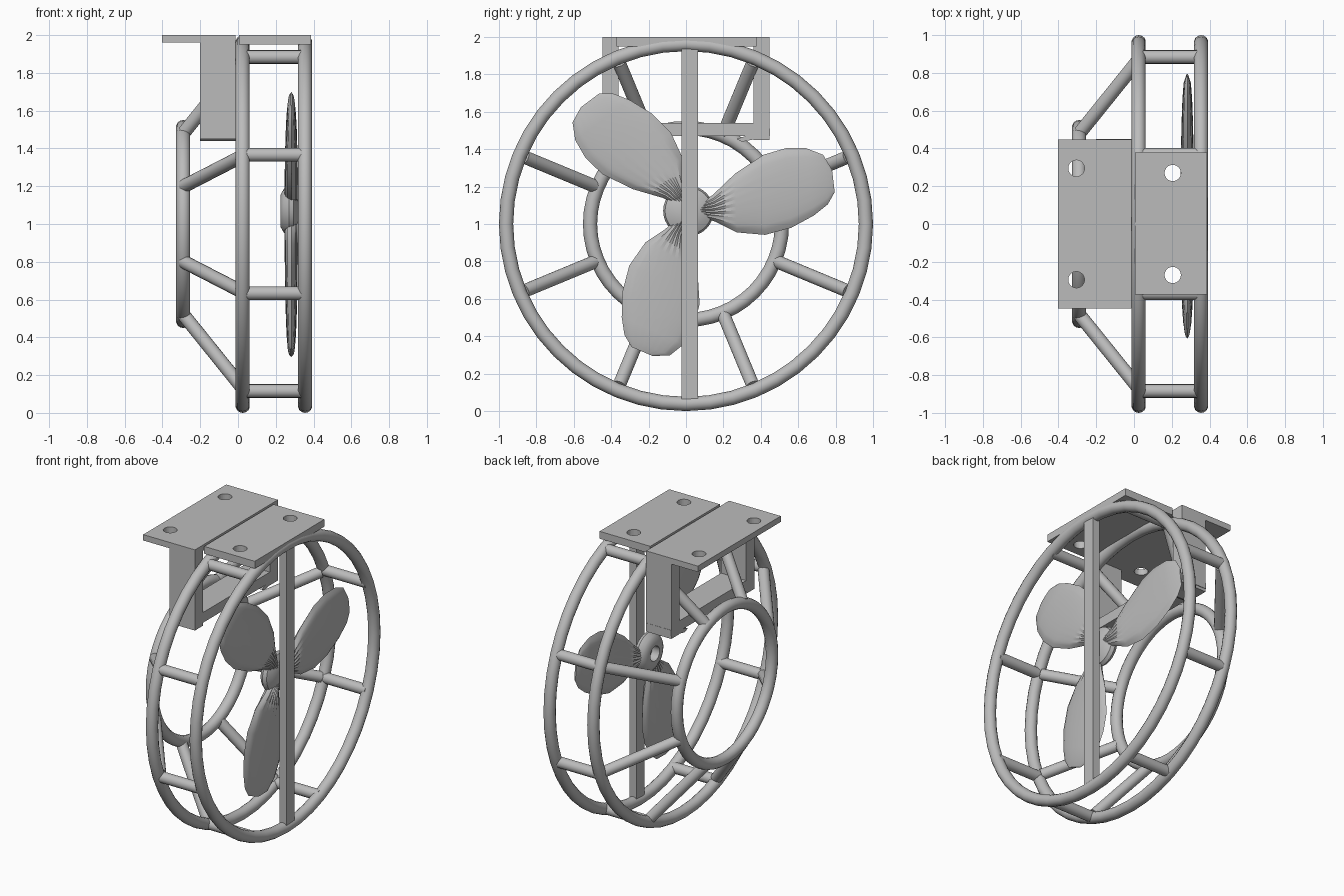
import bpy, bmesh, math
from mathutils import Vector

if "Cube" in bpy.data.objects:
    bpy.data.objects.remove(bpy.data.objects["Cube"])

grey = bpy.data.materials.new("plain_grey")
grey.use_nodes = True
GREY = (0.5, 0.5, 0.5, 1)
grey.diffuse_color = GREY
grey.node_tree.nodes["Principled BSDF"].inputs["Base Color"].default_value = GREY

CENTRE = Vector((0, 0, 1))
HUB = Vector((0.282, 0.013, 1.07))


def finish(ob, name, smooth=True):
    ob.name = name
    ob.data.materials.clear()
    ob.data.materials.append(grey)
    if smooth:
        bpy.ops.object.select_all(action='DESELECT')
        ob.select_set(True)
        bpy.context.view_layer.objects.active = ob
        bpy.ops.object.shade_smooth_by_angle(angle=math.radians(35))
    return ob


def from_bmesh(bm, name, smooth=False):
    bmesh.ops.recalc_face_normals(bm, faces=bm.faces)
    mesh = bpy.data.meshes.new(name)
    bm.to_mesh(mesh)
    bm.free()
    ob = bpy.data.objects.new(name, mesh)
    bpy.context.collection.objects.link(ob)
    return finish(ob, name, smooth)


def box(name, x, y, z):
    bm = bmesh.new()
    bmesh.ops.create_cube(bm, size=1)
    for v in bm.verts:
        v.co = [(lo + hi) / 2 + c * (hi - lo) for c, (lo, hi) in zip(v.co, (x, y, z))]
    return from_bmesh(bm, name)


def ring(name, x, major, minor):
    bpy.ops.mesh.primitive_torus_add(
        location=(x, 0, 1), rotation=(0, math.pi / 2, 0), major_radius=major,
        minor_radius=minor, major_segments=48, minor_segments=14)
    return finish(bpy.context.object, name)


def rod(name, a, b, radius):
    d = b - a
    bpy.ops.mesh.primitive_cylinder_add(
        vertices=16, radius=radius, depth=d.length, location=(a + b) / 2,
        rotation=d.to_track_quat('Z', 'Y').to_euler())
    return finish(bpy.context.object, name)


def drill(plate, x, y):
    for side in (-1, 1):
        bpy.ops.mesh.primitive_cylinder_add(vertices=32, radius=0.043, depth=0.3,
                                            location=(x, side * y, 1.98))
        cutter = bpy.context.object
        cutter.hide_render = True
        mod = plate.modifiers.new("bolt_hole", 'BOOLEAN')
        mod.object = cutter
        mod.solver = 'EXACT'
        bpy.ops.object.select_all(action='DESELECT')
        plate.select_set(True)
        bpy.context.view_layer.objects.active = plate
        bpy.ops.object.modifier_apply(modifier=mod.name)
        bpy.data.objects.remove(cutter)


# Guard cage: two large rings, one small ring, and eight bent spokes
ring("inner_guard_ring", 0.025, 0.962, 0.038)
ring("outer_guard_ring", 0.355, 0.962, 0.038)
ring("small_guard_ring", -0.29, 0.513, 0.038)
for i in range(8):
    a = math.radians(22.5 + 45 * i)
    out = Vector((0, math.cos(a), math.sin(a)))
    X = Vector((1, 0, 0))
    rod("cross_spoke", CENTRE + out * 0.957 + X * 0.02, CENTRE + out * 0.957 + X * 0.36, 0.036)
    rod("slanted_spoke", CENTRE + out * 0.525 - X * 0.285, CENTRE + out * 0.935 + X * 0.02, 0.036)

# Upright bar across the outer ring
box("upright_bar", (0.33, 0.382), (-0.025, 0.063), (0.04, 1.97))

# Drilled mounting plates
plate = box("narrow_mounting_plate", (0.005, 0.387), (-0.372, 0.378), (1.95, 2))
drill(plate, 0.205, 0.27)
plate = box("wide_mounting_plate", (-0.402, -0.012), (-0.447, 0.447), (1.96, 2))
drill(plate, -0.305, 0.295)

# Hanging bracket below the wide plate
SPAN = (-0.202, -0.012)
box("bracket_leg_front", SPAN, (-0.447, -0.36), (1.45, 1.97))
box("bracket_leg_back", SPAN, (0.36, 0.447), (1.45, 1.97))
box("bracket_crossbar", SPAN, (-0.38, 0.38), (1.47, 1.54))
bm = bmesh.new()
foot = [(0.27, 1.455), (0.30, 1.44), (0.45, 1.47), (0.45, 1.51)]
ends = [[bm.verts.new((x, y, z)) for y, z in foot] for x in SPAN]
for end in ends:
    bm.faces.new(end)
for k in range(4):
    j = (k + 1) % 4
    bm.faces.new((ends[0][k], ends[0][j], ends[1][j], ends[1][k]))
from_bmesh(bm, "bracket_foot")

# Hub: lathed dome with a shaft hole at the inner side
profile = [(0.0, 0), (0.0, 0.05), (-0.057, 0.05), (-0.057, 0.085), (-0.04, 0.115),
           (-0.012, 0.135), (0.012, 0.125), (0.03, 0.09), (0.04, 0.045), (0.043, 0)]
bm = bmesh.new()
pts = [bm.verts.new(HUB + Vector((x, 0, r))) for x, r in profile]
edges = [bm.edges.new(p) for p in zip(pts, pts[1:])]
bmesh.ops.spin(bm, geom=pts + edges, cent=HUB, axis=(1, 0, 0),
               angle=math.tau, steps=32, use_duplicate=False)
bmesh.ops.remove_doubles(bm, verts=bm.verts, dist=0.0005)
from_bmesh(bm, "hub", True)

# Pleated blades: lens section lofted between lower and upper outline
lower = [(0.06, -0.03), (0.15, -0.06), (0.26, -0.115), (0.41, -0.128), (0.55, -0.09),
         (0.67, -0.025), (0.745, 0.035), (0.782, 0.1)]
upper = [(0.06, 0.04), (0.13, 0.085), (0.25, 0.2), (0.40, 0.3), (0.52, 0.335),
         (0.63, 0.335), (0.72, 0.3), (0.768, 0.22)]
COLS = 16


def blade(name, turn):
    bm = bmesh.new()
    c, s = math.cos(turn), math.sin(turn)
    skins = []
    for side in (-1, 1):
        grid = []
        for i, (lo, hi) in enumerate(zip(lower, upper)):
            t = i / (len(lower) - 1)
            row = []
            for k in range(COLS + 1):
                u = k / COLS
                p = Vector(lo).lerp(Vector(hi), u)
                bulge = math.sqrt(max(0, 4 * u * (1 - u)))
                depth = 0.036 * math.sqrt(1.02 - t * t) * bulge
                pleat = 0.008 * (1 - t) * (k % 2) * bulge
                row.append(bm.verts.new(HUB + Vector((
                    side * (depth - pleat), p.x * c - p.y * s, p.x * s + p.y * c))))
            grid.append(row)
        for a, b in zip(grid, grid[1:]):
            for k in range(COLS):
                bm.faces.new((a[k], a[k + 1], b[k + 1], b[k]))
        skins.append(grid)
    # Close the tip and root between both skins
    for r in (0, -1):
        a, b = skins[0][r], skins[1][r]
        for k in range(COLS):
            bm.faces.new((a[k], a[k + 1], b[k + 1], b[k]))
    bmesh.ops.remove_doubles(bm, verts=bm.verts, dist=0.0005)
    return from_bmesh(bm, name, True)


for i in range(3):
    blade("propeller_blade", i * math.tau / 3)
